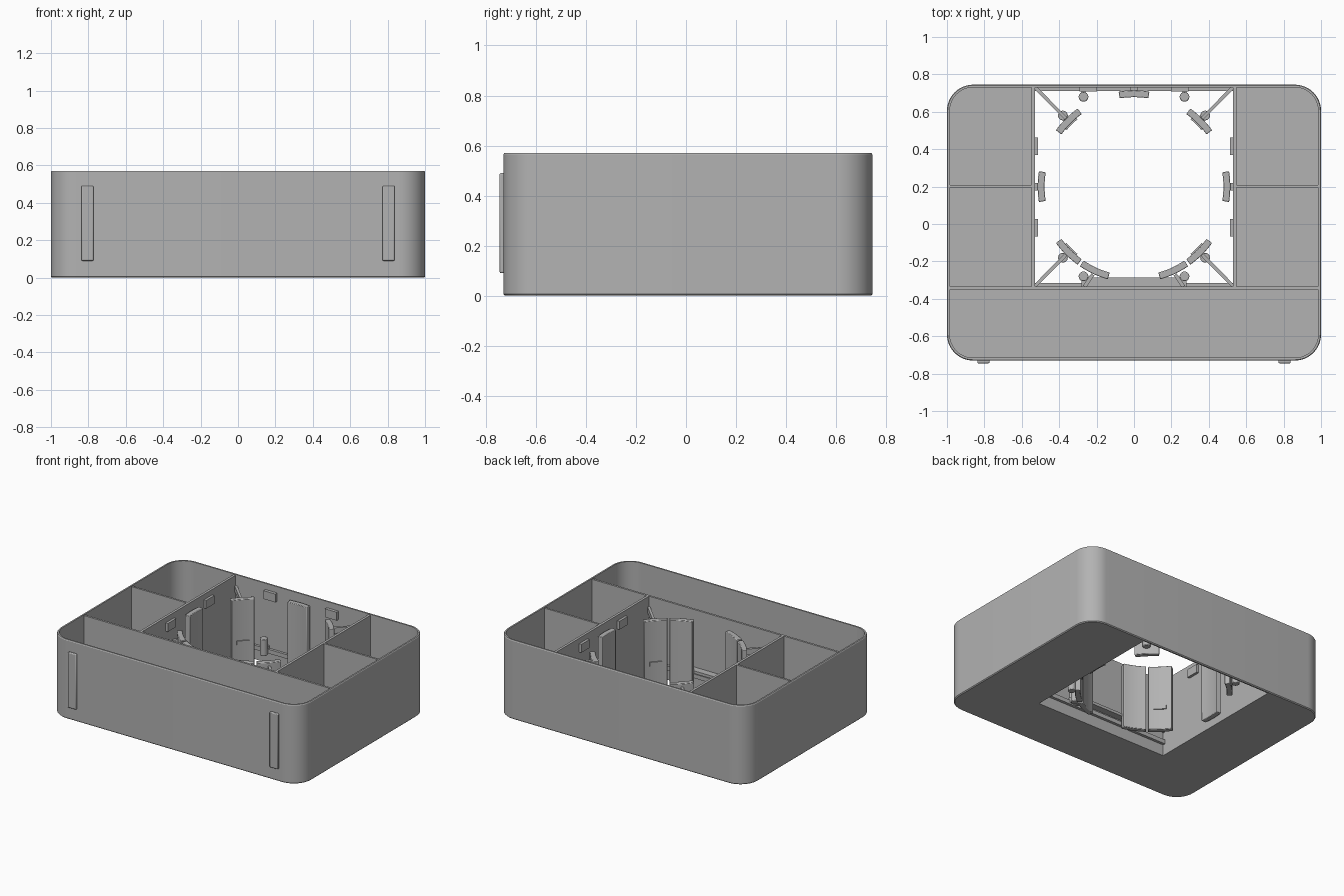
import bpy, bmesh, math
from math import cos, sin, radians
from mathutils import Vector

if "Cube" in bpy.data.objects:
    bpy.data.objects.remove(bpy.data.objects["Cube"])

grey = bpy.data.materials.new("plain grey")
grey.diffuse_color = (0.45, 0.45, 0.45, 1)
grey.use_nodes = True
grey.node_tree.nodes["Principled BSDF"].inputs["Base Color"].default_value = grey.diffuse_color


def finish(name, bm, bevel=0):
    bmesh.ops.recalc_face_normals(bm, faces=bm.faces)
    me = bpy.data.meshes.new(name)
    bm.to_mesh(me)
    bm.free()
    ob = bpy.data.objects.new(name, me)
    bpy.context.collection.objects.link(ob)
    me.materials.append(grey)
    if bevel:
        mod = ob.modifiers.new("soft edges", 'BEVEL')
        mod.width, mod.segments, mod.limit_method = bevel, 2, 'ANGLE'
    bpy.ops.object.select_all(action='DESELECT')
    ob.select_set(True)
    bpy.context.view_layer.objects.active = ob
    bpy.ops.object.shade_smooth_by_angle(angle=radians(30))
    return ob


def prism(name, outline, z0, z1, bevel=0):
    bm = bmesh.new()
    face = bm.faces.new([bm.verts.new((x, y, z0)) for x, y in outline])
    ext = bmesh.ops.extrude_face_region(bm, geom=[face])
    for v in ext["geom"]:
        if isinstance(v, bmesh.types.BMVert):
            v.co.z = z1
    if all(face != f for f in bm.faces):
        bm.faces.new([v for v in bm.verts if v.co.z == z0])
    return finish(name, bm, bevel)


def box(name, x0, x1, y0, y1, z0, z1, bevel=0):
    return prism(name, [(x0, y0), (x1, y0), (x1, y1), (x0, y1)], z0, z1, bevel)


def bar(name, a, b, width, z0, z1):
    a, b = Vector(a), Vector(b)
    d = (b - a).normalized() * width / 2
    n = Vector((-d.y, d.x))
    return prism(name, [a + n, a - n, b - n, b + n], z0, z1)


def peg(name, x, y, z0, z1, r=0.026):
    return prism(name, [(x + r * cos(radians(t)), y + r * sin(radians(t)))
                        for t in range(0, 360, 15)], z0, z1, 0.004)


X, YB, YF, H, R = 1.0, 0.745, -0.73, 0.57, 0.14


def rounded(inset):
    """Rounded rectangle, running from the back left round the front to the back right."""
    pts = []
    for cx, cy, start in ((-X + R, YB - R, 90), (-X + R, YF + R, 180),
                          (X - R, YF + R, 270), (X - R, YB - R, 0)):
        for i in range(13):
            t = radians(start + i * 7.5)
            pts.append((cx + (R - inset) * cos(t), cy + (R - inset) * sin(t)))
    return pts


# Outer wall: ring with small chamfers along the outside edges
bm = bmesh.new()
loops = []
for inset, z in ((0.015, 0.0), (0.006, 0.0), (0.0, 0.006), (0.0, H - 0.006),
                 (0.004, H), (0.015, H)):
    loops.append([bm.verts.new((x, y, z)) for x, y in rounded(inset)])
n = len(loops[0])
for k in range(len(loops)):
    p, q = loops[k], loops[(k + 1) % len(loops)]
    for i in range(n):
        j = (i + 1) % n
        bm.faces.new((p[i], p[j], q[j], q[i]))
finish("outer_wall", bm)

# U-shaped floor around the open well
prism("floor", rounded(0.008) + [(0.53, YB - 0.008), (0.53, -0.335),
                                 (-0.53, -0.335), (-0.53, YB - 0.008)], 0.0, 0.018)

# Compartment walls
TOP = H - 0.006
box("front_divider", -0.99, 0.99, -0.35, -0.335, 0.005, TOP)
for s, side in ((-1, "left"), (1, "right")):
    xs = sorted((s * 0.53, s * 0.548))
    box(side + "_well_wall", *xs, -0.34, 0.737, 0.005, TOP)
    xs = sorted((s * 0.54, s * 0.99))
    box(side + "_cross_divider", *xs, 0.195, 0.209, 0.005, TOP)
    # Raised strips on the front face
    box(side + "_front_strip", s * 0.805 - 0.033, s * 0.805 + 0.033,
        -0.745, -0.725, 0.09, 0.49, 0.006)
    # Stop blocks on the well walls
    xs = sorted((s * 0.512, s * 0.535))
    for y in (0.415, -0.02):
        box(side + "_stop_block", *xs, y - 0.047, y + 0.047, 0.465, 0.525)
    box(side + "_back_stop_block", s * 0.245 - 0.047, s * 0.245 + 0.047,
        0.708, 0.735, 0.465, 0.525)

# Low rails along front and back of the well
box("back_rail", -0.535, 0.535, 0.712, 0.735, 0.08, 0.11)
box("front_rail", -0.535, 0.535, -0.34, -0.315, 0.08, 0.11)
box("front_shelf", -0.25, 0.25, -0.34, -0.285, 0.13, 0.15)

# Ring of curved pads inside the well
CX, CY = 0.0, 0.2


def arc(mid, r0, r1, half):
    steps = [mid - half + half * i / 5 for i in range(11)]
    return ([(CX + r1 * cos(radians(t)), CY + r1 * sin(radians(t))) for t in steps] +
            [(CX + r0 * cos(radians(t)), CY + r0 * sin(radians(t))) for t in reversed(steps)])


for a in (0, 45, 90, 135, 180, 225, 245, 295, 315):
    prism("curved_pad", arc(a, 0.478, 0.515, 9.2), 0.04, 0.515, 0.004)
box("back_pad_mount", -0.02, 0.02, 0.705, 0.737, 0.1, 0.5)
for s in (-1, 1):
    box("side_pad_mount", *sorted((s * 0.505, s * 0.535)), 0.18, 0.22, 0.1, 0.5)
    bar("front_pad_arm", (s * 0.22, -0.27), (s * 0.265, -0.335), 0.02, 0.08, 0.2)
    # Corner arms, pegs and the tabs that show through the pads
    for cy, py, ay, dy in ((0.735, 0.58, 0.56, 0.68), (-0.335, -0.18, -0.16, -0.28)):
        for z0, z1 in ((0.17, 0.23), (0.45, 0.49)):
            bar("corner_arm", (s * 0.533, cy), (s * 0.36, ay), 0.018, z0, z1)
        peg("corner_peg", s * 0.38, py, 0.08, 0.2)
        peg("wall_peg", s * 0.27, dy, 0.08, 0.2)
        wall = 0.735 if dy > 0 else -0.335
        bar("peg_arm", (s * 0.27, dy), (s * 0.27, wall), 0.02, 0.09, 0.13)
for a in (45, 135, 225, 315):
    prism("pad_tab", arc(a, 0.470, 0.482, 5), 0.19, 0.22)
